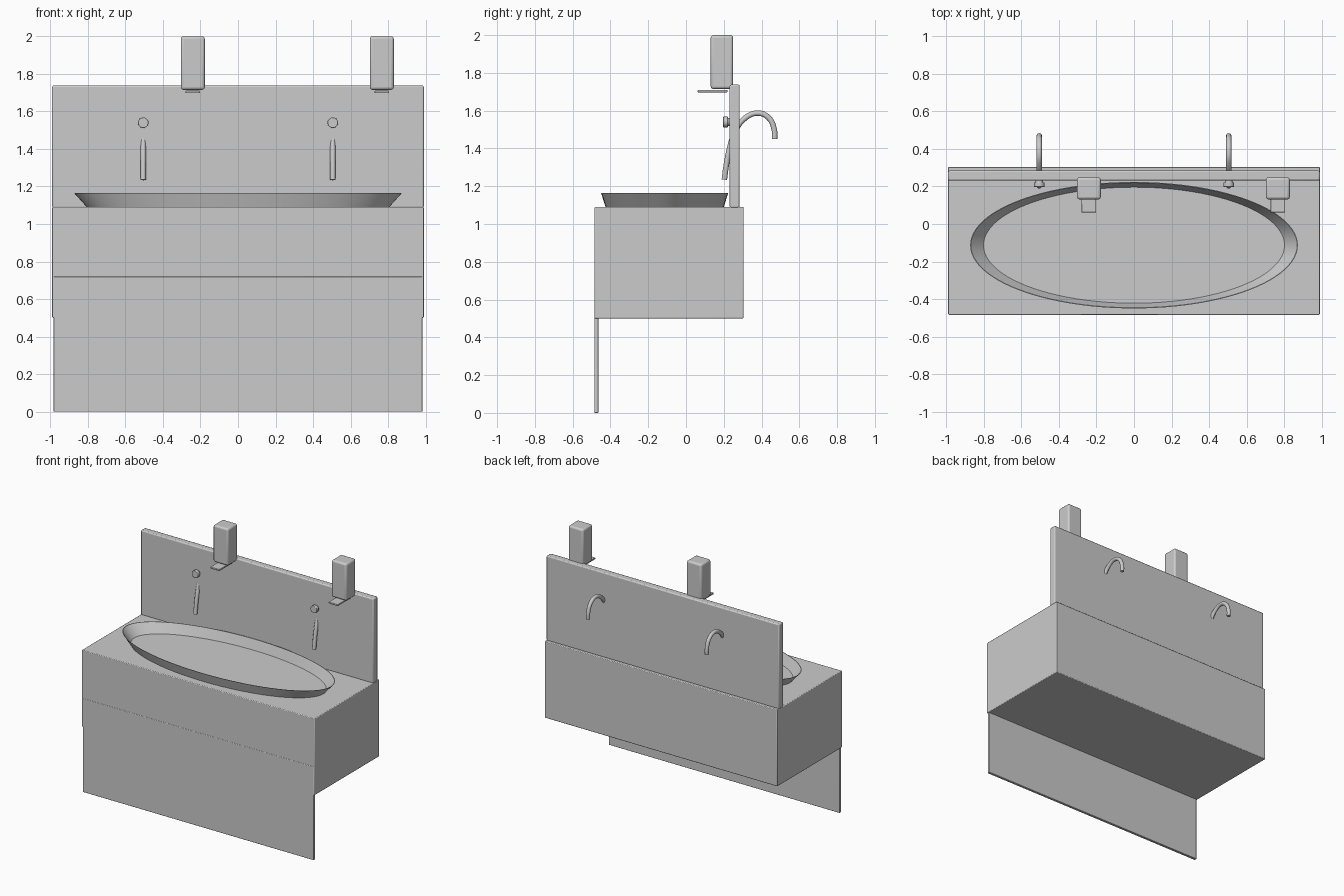
import bpy, math
from mathutils import Vector

if "Cube" in bpy.data.objects:
    bpy.data.objects.remove(bpy.data.objects["Cube"])


def finish(ob, name, bevel=0.0, segments=2):
    ob.name = name
    if bevel:
        m = ob.modifiers.new("bevel", 'BEVEL')
        m.width = bevel
        m.segments = segments
    bpy.ops.object.select_all(action='DESELECT')
    ob.select_set(True)
    bpy.context.view_layer.objects.active = ob
    bpy.ops.object.shade_smooth_by_angle(angle=math.radians(35))
    return ob


def box(name, lo, hi, bevel=0.005, segments=2):
    lo, hi = Vector(lo), Vector(hi)
    bpy.ops.mesh.primitive_cube_add(size=1, location=(lo + hi) / 2)
    ob = bpy.context.object
    ob.scale = hi - lo
    bpy.ops.object.transform_apply(location=False, rotation=False, scale=True)
    return finish(ob, name, bevel, segments)


def disc(name, x, z, r, y0, y1, bevel=0.0):
    bpy.ops.mesh.primitive_cylinder_add(vertices=24, radius=r, depth=y1 - y0,
                                        location=(x, (y0 + y1) / 2, z),
                                        rotation=(math.pi / 2, 0, 0))
    return finish(bpy.context.object, name, bevel)


# Cabinet, backsplash and the front panel lapping over the cabinet face
box("cabinet", (-0.99, -0.484, 0.5), (0.99, 0.305, 1.09))
box("backsplash", (-0.99, 0.231, 1.085), (0.99, 0.284, 1.738), 0.008)
box("front_panel", (-0.982, -0.485, 0), (0.982, -0.464, 0.72), 0.003)

# Oval basin: flared thin rim around a flat floor
n = 96
rings = [(0.806, 0.313, 1.0905), (0.873, 0.337, 1.165), (0.869, 0.333, 1.165), (0.802, 0.309, 1.0915)]
verts = [(rx * math.cos(2 * math.pi * i / n), -0.113 + ry * math.sin(2 * math.pi * i / n), z)
         for rx, ry, z in rings for i in range(n)]
faces = [(k * n + i, k * n + (i + 1) % n, (k + 1) * n + (i + 1) % n, (k + 1) * n + i)
         for k in range(3) for i in range(n)]
faces.append(tuple(range(3 * n, 4 * n)))
mesh = bpy.data.meshes.new("basin")
mesh.from_pydata(verts, [], faces)
basin = bpy.data.objects.new("basin", mesh)
bpy.context.collection.objects.link(basin)
finish(basin, "basin")

# Taps: round knob plus curved spout passing through the backsplash
path = [(0.469, 1.45), (0.467, 1.50), (0.437, 1.563), (0.38, 1.587), (0.315, 1.562),
        (0.262, 1.495), (0.231, 1.40), (0.213, 1.31), (0.203, 1.235)]
for x in (-0.505, 0.505):
    disc("tap_knob", x, 1.54, 0.028, 0.197, 0.222, 0.003)
    disc("tap_knob_base", x, 1.54, 0.021, 0.22, 0.235)
    cu = bpy.data.curves.new("tap_spout", 'CURVE')
    cu.dimensions = '3D'
    cu.bevel_depth = 0.0145
    cu.bevel_resolution = 4
    cu.resolution_u = 6
    cu.use_fill_caps = True
    sp = cu.splines.new('BEZIER')
    sp.bezier_points.add(len(path) - 1)
    for p, (y, z) in zip(sp.bezier_points, path):
        p.co = (x, y, z)
        p.handle_left_type = p.handle_right_type = 'AUTO'
    ob = bpy.data.objects.new("tap_spout", cu)
    bpy.context.collection.objects.link(ob)
    bpy.ops.object.select_all(action='DESELECT')
    ob.select_set(True)
    bpy.context.view_layer.objects.active = ob
    bpy.ops.object.convert(target='MESH')
    finish(bpy.context.object, "tap_spout")

# Soap dispensers with a push lever underneath
for x in (-0.241, 0.766):
    box("soap_dispenser", (x - 0.064, 0.131, 1.715), (x + 0.064, 0.249, 2.0), 0.014, 3)
    box("dispenser_lever", (x - 0.039, 0.062, 1.697), (x + 0.039, 0.22, 1.71), 0.003)
